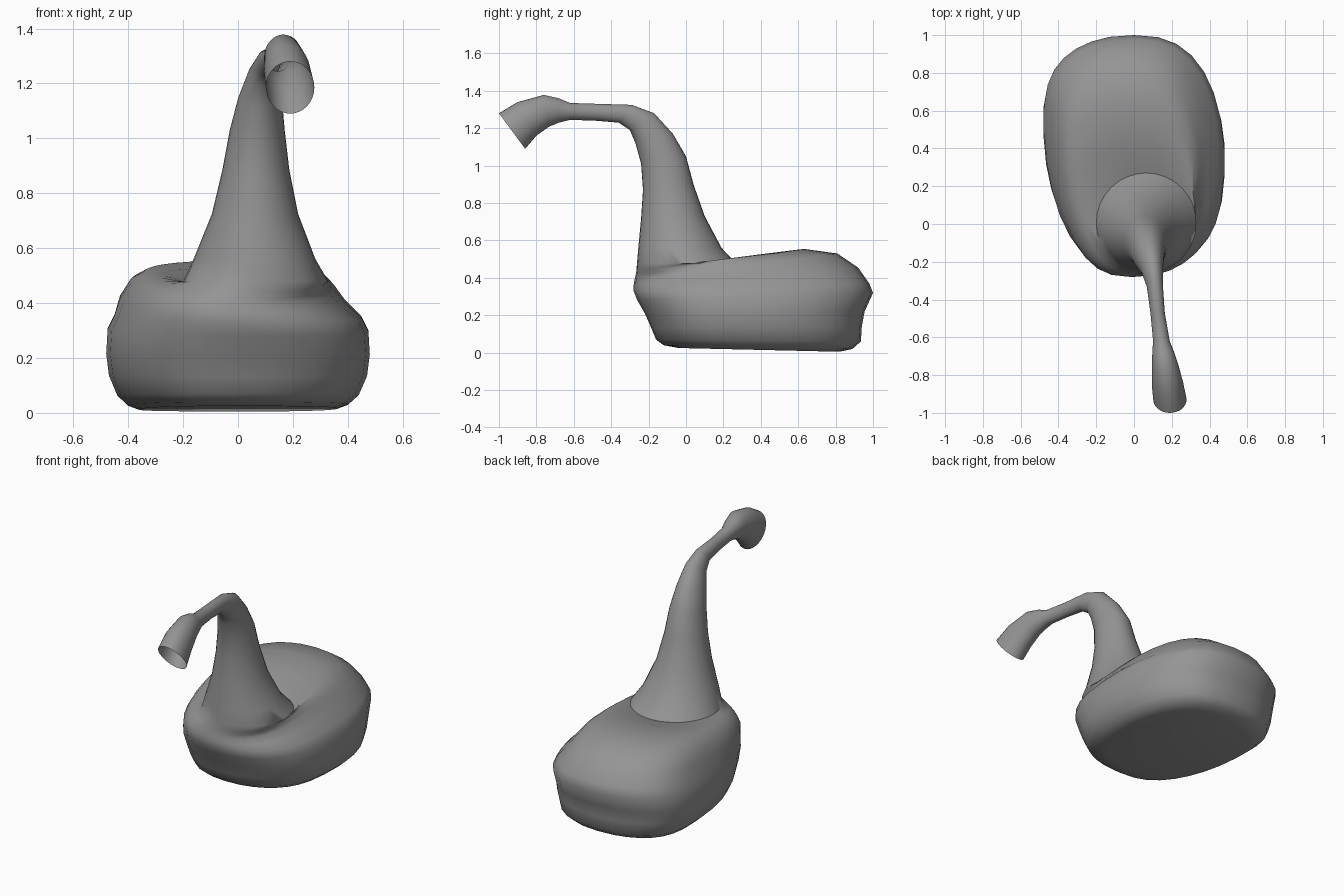
import bpy
import bmesh
import math
from mathutils import Vector

SIDES = 32

default_cube = bpy.data.objects.get("Cube")
if default_cube:
    bpy.data.objects.remove(default_cube, do_unlink=True)


def make_material(name, colour):
    material = bpy.data.materials.new(name)
    material.diffuse_color = colour
    material.use_nodes = True
    shader = material.node_tree.nodes["Principled BSDF"]
    shader.inputs["Base Color"].default_value = colour
    return material


def signed_power(value, exponent):
    return math.copysign(abs(value) ** exponent, value)


def section_points(section, roundness, skew, taper):
    """Rounded cross-section spanned between a front point and a back point."""
    front_y, front_z, back_y, back_z, centre_x, half_width = section
    front = Vector((centre_x, front_y, front_z))
    back = Vector((centre_x, back_y, back_z))
    middle = (front + back) / 2
    reach = (back - front) / 2
    points = []
    for step in range(SIDES):
        angle = math.tau * step / SIDES
        along = signed_power(math.cos(angle), 2 / roundness)
        across = signed_power(math.sin(angle), 2 / roundness)
        side = across * half_width * (1 + taper * along)
        shift = -skew * across * (1 - along * along)
        points.append(middle + reach * (along + shift) + Vector((side, 0, 0)))
    return points


# Each section: front y, front z, back y, back z, centre x, half width
base_sections = [
    (-.04, .025, .82, .005, 0, .36),
    (-.12, .04, .89, .02, 0, .40),
    (-.16, .07, .935, .06, 0, .44),
    (-.185, .13, .94, .14, 0, .47),
    (-.22, .21, .955, .22, 0, .48),
    (-.26, .28, 1, .32, 0, .475),
    (-.28, .33, .98, .37, 0, .45),
    (-.28, .36, .92, .455, -.02, .41),
    (-.275, .39, .81, .53, -.02, .37),
    (-.27, .41, .63, .555, -.01, .335),
    (-.265, .44, .43, .53, .02, .3),
]
neck_sections = [
    (-.262, .48, .27, .475, .065, .265),
    (-.255, .56, .19, .56, .06, .222),
    (-.24, .72, .1, .73, .062, .157),
    (-.23, .87, .04, .9, .065, .122),
    (-.24, 1.01, 0, 1.05, .07, .1),
    (-.27, 1.12, -.07, 1.17, .08, .08),
    (-.3, 1.19, -.17, 1.28, .095, .058),
    (-.36, 1.23, -.29, 1.325, .11, .043),
]
spout_sections = [
    (-.48, 1.24, -.46, 1.33, .125, .038),
    (-.62, 1.245, -.62, 1.335, .145, .044),
    (-.68, 1.23, -.68, 1.36, .155, .058),
    (-.73, 1.21, -.76, 1.378, .165, .07),
    (-.8, 1.16, -.9, 1.34, .178, .084),
    (-.86, 1.09, -1, 1.28, .19, .088),
]

# One continuous skin: flat underside, humped base, neck and open spout
mesh_builder = bmesh.new()
rings = []
for sections, roundness, skew, taper in (
    (base_sections, 2.4, .18, .06),
    (neck_sections, 2.0, 0, 0),
    (spout_sections, 2.0, 0, 0),
):
    for section in sections:
        points = section_points(section, roundness, skew, taper)
        rings.append([mesh_builder.verts.new(point) for point in points])

mesh_builder.faces.new(rings[0])
for lower, upper in zip(rings, rings[1:]):
    for i in range(SIDES):
        j = (i + 1) % SIDES
        mesh_builder.faces.new((lower[i], lower[j], upper[j], upper[i]))
bmesh.ops.recalc_face_normals(mesh_builder, faces=mesh_builder.faces)

mesh = bpy.data.meshes.new("curved_neck_vessel")
mesh_builder.to_mesh(mesh)
mesh_builder.free()
mesh.materials.append(make_material("plain grey", (.3, .3, .3, 1)))

vessel = bpy.data.objects.new("curved_neck_vessel", mesh)
bpy.context.collection.objects.link(vessel)
bpy.context.view_layer.objects.active = vessel
vessel.select_set(True)
bpy.ops.object.shade_smooth_by_angle(angle=math.radians(60))
